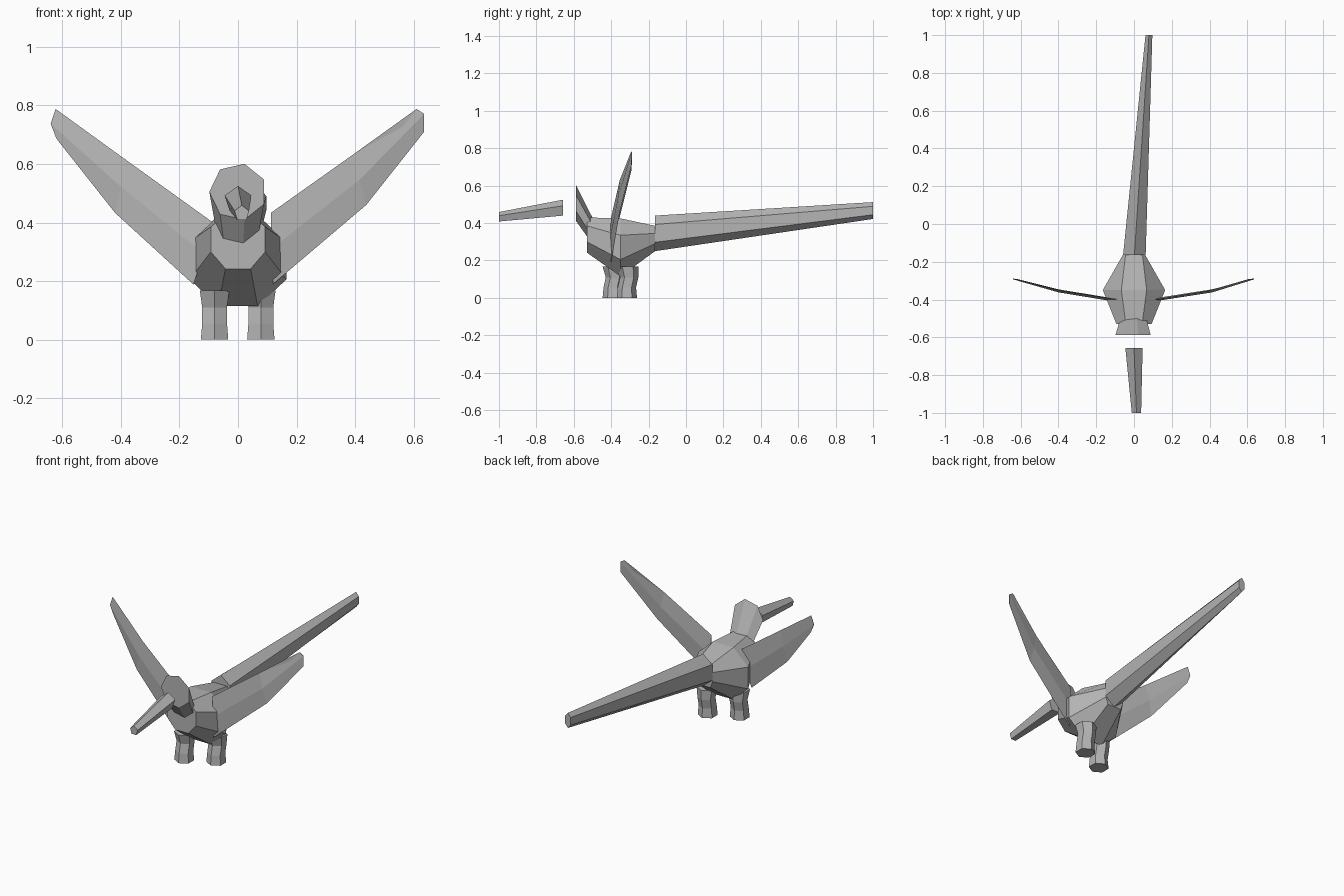
import bpy, bmesh
from math import sin, cos, radians, tau
from mathutils import Vector

cube = bpy.data.objects.get("Cube")
if cube:
    bpy.data.objects.remove(cube, do_unlink=True)

grey = bpy.data.materials.new("plain_grey")
grey.use_nodes = True
tone = (0.46, 0.46, 0.46, 1)
grey.diffuse_color = tone
grey.node_tree.nodes["Principled BSDF"].inputs["Base Color"].default_value = tone


def loft(name, rings):
    """Skin a closed, capped, flat-shaded solid over matching rings."""
    bm = bmesh.new()
    loops = [[bm.verts.new(p) for p in ring] for ring in rings]
    for a, b in zip(loops, loops[1:]):
        for i in range(len(a)):
            j = (i + 1) % len(a)
            bm.faces.new((a[i], a[j], b[j], b[i]))
    bm.faces.new(loops[0])
    bm.faces.new(loops[-1])
    bmesh.ops.recalc_face_normals(bm, faces=bm.faces)
    mesh = bpy.data.meshes.new(name)
    bm.to_mesh(mesh)
    bm.free()
    mesh.materials.append(grey)
    obj = bpy.data.objects.new(name, mesh)
    bpy.context.collection.objects.link(obj)
    return obj


def upright_ring(sides, x, y, z, rx, rz, start):
    """Polygon facing along y."""
    angles = [radians(start) + tau * i / sides for i in range(sides)]
    return [(x + rx * cos(a), y, z + rz * sin(a)) for a in angles]


def flat_ring(sides, x, y, z, r):
    """Polygon facing along z, with a corner to the front."""
    angles = [tau * i / sides - tau / 4 for i in range(sides)]
    return [(x + r * cos(a), y + r * sin(a), z) for a in angles]


def body_ring(y, half_width, strip, bottom, low, high, top):
    """Eight-sided body section."""
    half = [(strip, bottom), (half_width, low), (half_width, high), (strip, top)]
    return [(x, y, z) for x, z in half] + [(-x, y, z) for x, z in reversed(half)]


# Body
loft("body", [
    body_ring(-0.53, 0.093, 0.043, 0.242, 0.30, 0.385, 0.43),
    body_ring(-0.35, 0.165, 0.067, 0.115, 0.205, 0.335, 0.425),
    body_ring(-0.165, 0.06, 0.045, 0.25, 0.29, 0.345, 0.385),
])

# Head leaning forward out of the body
loft("head", [
    upright_ring(7, 0, -0.587, 0.505, 0.098, 0.098, 180),
    upright_ring(7, 0, -0.48, 0.325, 0.066, 0.066, 180),
])

# Beak, separate from the head
loft("beak", [
    upright_ring(5, 0, -0.657, 0.478, 0.048, 0.047, 90),
    upright_ring(5, 0.013, -1.0, 0.431, 0.026, 0.028, 90),
])

# Tail
loft("tail", [
    upright_ring(6, 0.002, -0.165, 0.345, 0.069, 0.095, 90),
    upright_ring(6, 0.079, 1.0, 0.467, 0.021, 0.045, 90),
])

# Legs, one a step ahead of the other
for name, x, y in (("right_leg", -0.08, -0.392), ("left_leg", 0.078, -0.316)):
    loft(name, [
        flat_ring(6, x, y, 0, 0.054),
        flat_ring(6, x, y, 0.055, 0.049),
        flat_ring(6, x, y + 0.012, 0.11, 0.049),
        flat_ring(6, x, y + 0.004, 0.167, 0.058),
    ])


def wing_section(y, lower, middle, upper, thickness):
    """Thin lens between a lower and an upper edge."""
    (xl, zl), (xm, zm), (xu, zu) = lower, middle, upper
    return [(xl, y, zl), (xm, y - thickness, zm), (xu, y, zu), (xm, y + thickness, zm)]


def wing(name, root, mid, tip):
    sections = []
    for (lower, upper), y, t in ((root, -0.40, 0.008), (mid, -0.354, 0.008)):
        middle = (Vector(lower) + Vector(upper)) / 2
        sections.append(wing_section(y, lower, middle, upper, t))
    sections.append(wing_section(-0.291, *tip, 0.002))
    loft(name, sections)


# Wings, each given as lower and upper edge points in x and z
wing("right_wing",
     [(-0.152, 0.188), (-0.085, 0.40)],
     [(-0.42, 0.433), (-0.38, 0.612)],
     [(-0.62, 0.686), (-0.64, 0.737), (-0.623, 0.788)])
wing("left_wing",
     [(0.12, 0.19), (0.112, 0.433)],
     [(0.438, 0.46), (0.39, 0.63)],
     [(0.636, 0.71), (0.636, 0.771), (0.61, 0.788)])
